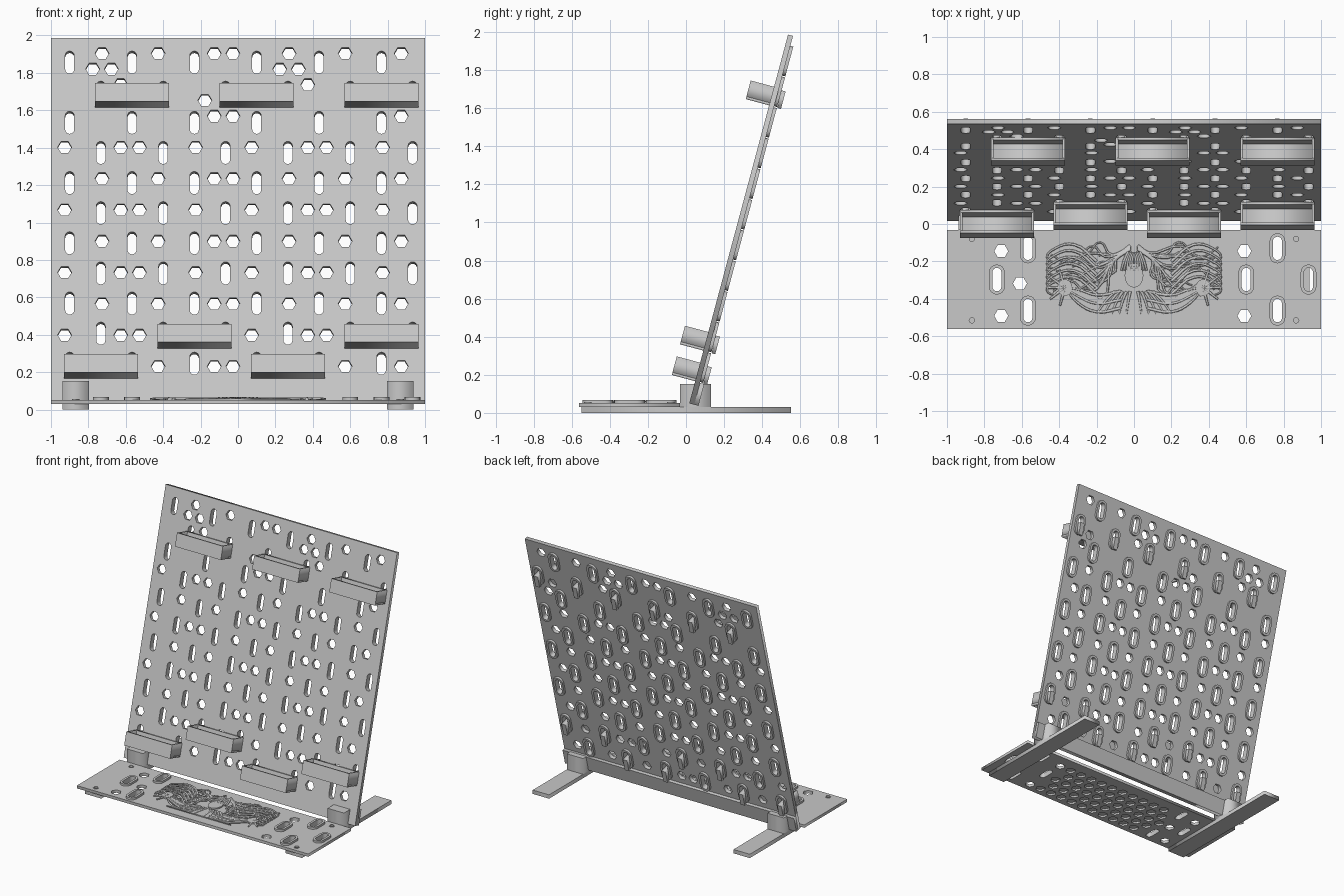
import bpy, math, random
from mathutils import Matrix, Vector

random.seed(4)
cube = bpy.data.objects.get("Cube")
if cube:
    bpy.data.objects.remove(cube)

GREY = (0.58, 0.58, 0.58, 1)
mat = bpy.data.materials.new("light grey plastic")
mat.use_nodes = True
mat.diffuse_color = GREY
mat.node_tree.nodes["Principled BSDF"].inputs["Base Color"].default_value = GREY

PITCH = 1 / 3            # slot spacing
HALF = 0.0385            # half length of a slot's straight part
SLOT_R, RIM_R, HEX_R = 0.024, 0.042, 0.0375
PANEL_T, RIM_T = 0.027, 0.016
TILT = Matrix.Translation((0, 0.017, 0.05)) @ Matrix.Rotation(math.radians(75), 4, 'X')


def finish(obj, matrix):
    """Turn a curve into a mesh, place it and colour it."""
    mesh = bpy.data.meshes.new_from_object(obj.evaluated_get(bpy.context.evaluated_depsgraph_get()))
    name = obj.name
    bpy.data.objects.remove(obj)
    mesh.materials.clear()
    mesh.materials.append(mat)
    new = bpy.data.objects.new(name, mesh)
    new.name = name
    new.matrix_world = matrix
    bpy.context.collection.objects.link(new)
    return new


def sheet(name, loops, low, high, matrix=Matrix()):
    """Flat sheet from 2D loops; inner loops become holes."""
    cu = bpy.data.curves.new(name, 'CURVE')
    cu.dimensions, cu.fill_mode, cu.extrude = '2D', 'BOTH', (high - low) / 2
    for loop in loops:
        sp = cu.splines.new('POLY')
        sp.points.add(len(loop) - 1)
        for p, (x, y) in zip(sp.points, loop):
            p.co = (x, y, 0, 1)
        sp.use_cyclic_u = True
    obj = bpy.data.objects.new(name, cu)
    bpy.context.collection.objects.link(obj)
    bpy.context.view_layer.update()
    return finish(obj, matrix @ Matrix.Translation((0, 0, (low + high) / 2)))


def strands(name, paths, radius, z):
    """Raised lines drawn as smooth tubes."""
    cu = bpy.data.curves.new(name, 'CURVE')
    cu.dimensions, cu.bevel_depth, cu.bevel_resolution, cu.resolution_u = '3D', radius, 1, 4
    cu.use_fill_caps = True
    for path in paths:
        sp = cu.splines.new('BEZIER')
        sp.bezier_points.add(len(path) - 1)
        for i, (p, (x, y)) in enumerate(zip(sp.bezier_points, path)):
            p.co = (x, y, 0)
            p.radius = 1 - 0.6 * i / len(path)
            p.handle_left_type = p.handle_right_type = 'AUTO'
    obj = bpy.data.objects.new(name, cu)
    bpy.context.collection.objects.link(obj)
    bpy.context.view_layer.update()
    return finish(obj, Matrix.Translation((0, 0, z)))


def rect(x0, x1, y0, y1):
    return [(x0, y0), (x1, y0), (x1, y1), (x0, y1)]


def ring(x, y, rx, ry=None, n=6):
    return [(x + rx * math.cos(math.tau * i / n), y + (ry or rx) * math.sin(math.tau * i / n))
            for i in range(n)]


def slot(x, y, r):
    pts = []
    for i in range(18):
        a = math.pi * (i if i < 9 else i - 1) / 8
        a = math.pi * i / 8 if i < 9 else math.pi + math.pi * (i - 9) / 8
        pts.append((x + r * math.cos(a), y + (HALF if i < 9 else -HALF) + r * math.sin(a)))
    return pts


def clear_of(slots, x, y, gap=0.097):
    return all(math.hypot(x - sx, max(0, abs(y - sy) - HALF)) > gap for sx, sy in slots)


def honeycomb(x0, y0, rows, slots, x_limit):
    """Hexagon centres on a honeycomb that keep clear of the slots."""
    out = []
    for r in range(rows):
        for k in range(-12, 24):
            x, y = x0 + 0.1 * k + 0.05 * (r % 2), y0 - 0.0866 * r
            if abs(x) < x_limit and clear_of(slots, x, y):
                out.append((x, y))
    return out


# Tilted panel with slots and hexagons
TOP_ROW = 1.87


def slot_at(col, row):
    return (0.1 + PITCH * (col - 3) + (PITCH / 2 if row % 2 else 0), TOP_ROW - PITCH / 2 * row)


slots = [slot_at(c, r) for r in range(11) for c in range(6)]
hexes = honeycomb(-0.027, TOP_ROW + 0.05, 21, slots, 0.95)
holes = [slot(x, y, SLOT_R) for x, y in slots] + [ring(x, y, HEX_R) for x, y in hexes]
sheet("back_panel", [rect(-1, 1, 0, 2.005)] + holes, -PANEL_T, 0, TILT)
rims = [f for x, y in slots for f in (slot(x, y, RIM_R), slot(x, y, SLOT_R))]
sheet("panel_slot_rims", rims, -PANEL_T - RIM_T, -PANEL_T, TILT)
sheet("panel_bottom_bar", [rect(-1, 1, 0, 0.118)], -0.05, -PANEL_T, TILT)


# Hanging trays, each hooked into two slots
def tray(x, y):
    place = TILT @ Matrix.Translation((x, y, 0))
    w, top, low, depth, t = 0.198, 0.019, -0.083, 0.127, 0.014
    low = -0.083 + 0.034 * 0.5
    low, top = -0.083, -0.083 + 0.101
    sheet("tray_floor", [rect(-w, w, low, low + t)], 0, depth, place)
    sheet("tray_back", [rect(-w, w, low, top)], 0, t, place)
    sheet("tray_front", [rect(-w, w, low, low + 0.066 + 0.035)], depth - t, depth, place)
    for s in (-1, 1):
        sheet("tray_side", [rect(s * w - t * (s > 0), s * w + t * (s < 0), low, top)], 0, depth, place)
        hx = s * PITCH / 2
        sheet("tray_peg", [rect(hx - 0.018, hx + 0.018, -0.055, 0.01)], -0.045, 0, place)
        sheet("tray_hook", [rect(hx - 0.018, hx + 0.018, -0.085, 0.01)], -0.065, -0.045, place)


for col, row in ((1, 1), (3, 1), (5, 1), (2, 9), (5, 9)):
    x, y = slot_at(col, row)
    tray(x - PITCH / 2, y)
for col in (0, 2):
    x, y = slot_at(col + 1, 10)
    tray(x - PITCH / 2 if col == 0 else x + PITCH / 2, y)

# Base plate with through holes at the ends and blind pockets in the middle
base_slots = [(x, y) for x in (-0.567, 0.767) for y in (-0.13, -0.463)]
base_slots += [(x, -0.297) for x in (-0.733, 0.6, 0.933)]
screws = [(x, y) for x in (-0.867, 0.867) for y in (-0.08, -0.515)]
cells = honeycomb(-0.71, -0.145, 5, base_slots, 0.75)
through = [slot(x, y, SLOT_R) for x, y in base_slots] + [ring(x, y, 0.014, n=16) for x, y in screws]
through += [ring(x, y, HEX_R) for x, y in cells if abs(x) > 0.52]
pockets = [ring(x, y, HEX_R) for x, y in cells if abs(x) <= 0.52]
outline = rect(-1, 1, -0.561, -0.032)
sheet("base_plate_lower", [outline] + through + pockets, 0.03, 0.044)
sheet("base_plate_top", [outline] + through, 0.044, 0.052)
rims = [f for x, y in base_slots for f in (slot(x, y, RIM_R), slot(x, y, SLOT_R))]
sheet("base_slot_rims", rims, 0.052, 0.068)
sheet("screw_rims", [f for x, y in screws for f in (ring(x, y, 0.02, n=16), ring(x, y, 0.014, n=16))],
      0.052, 0.056)

# Feet with upright blocks that hold the panel
for side in (-1, 1):
    xs = sorted((side * 0.797, side * 0.938))
    sheet("foot_rail", [rect(*xs, -0.55, 0.552)], 0, 0.03)
    sheet("foot_block", [rect(*xs, -0.032, 0.132)], 0.03, 0.153)

# Raised decoration: a long-haired figure with open arms
hair, lines = [], []
for s in (-1, 1):
    for i in range(15):
        f = i / 14
        reach, fall, sway = 0.14 + 0.3 * random.random(), -0.13 - 0.24 * f, random.uniform(-0.04, 0.04)
        hair.append([(s * 0.02, -0.115 - 0.02 * f), (s * (0.07 + 0.05 * f), -0.15 - 0.06 * f),
                     (s * reach * 0.6, fall + sway), (s * reach * 0.85, fall - sway),
                     (s * (reach + 0.03), fall + sway * 0.8)])
    for i in range(6):
        y = -0.15 - 0.035 * i
        hair.append([(s * 0.2, y - 0.05), (s * 0.32, y + 0.04), (s * 0.42, y + 0.02),
                     (s * 0.465, y - 0.03), (s * 0.42, y - 0.06)])
    for i in range(5):
        lines.append([(s * 0.008 * i, -0.15), (s * (0.01 + 0.011 * i), -0.2), (s * (0.004 + 0.016 * i), -0.25)])
        lines.append([(s * 0.02 * (i + 1), -0.36), (s * 0.03 * (i + 1), -0.41), (s * 0.04 * (i + 1), -0.48)])
        a = math.radians(-75 + 37 * i)
        lines.append([(s * 0.37, -0.34), (s * (0.37 + 0.05 * math.cos(a)), -0.34 + 0.05 * math.sin(a)),
                      (s * (0.37 + 0.1 * math.cos(a)), -0.34 + 0.1 * math.sin(a))])
    for d in (0, 0.045, 0.09):
        lines.append([(s * 0.07, -0.36 - d), (s * 0.2, -0.38 - d), (s * 0.3, -0.35 - d * 0.8), (s * 0.37, -0.34)])
    sheet("relief_palm", [ring(s * 0.37, -0.34, 0.04, 0.045, 14)], 0.052, 0.064)
    sheet("relief_arm", [[(s * 0.06, -0.37), (s * 0.2, -0.39), (s * 0.36, -0.32),
                          (s * 0.37, -0.37), (s * 0.22, -0.45), (s * 0.06, -0.46)]], 0.052, 0.06)
strands("relief_hair", hair, 0.008, 0.056)
strands("relief_lines", lines, 0.009, 0.058)
sheet("relief_face", [ring(0, -0.275, 0.05, 0.065, 20)], 0.052, 0.062)
sheet("relief_body", [[(-0.08, -0.36), (0.08, -0.36), (0.12, -0.42), (0.28, -0.485),
                       (-0.28, -0.485), (-0.12, -0.42)]], 0.052, 0.06)
